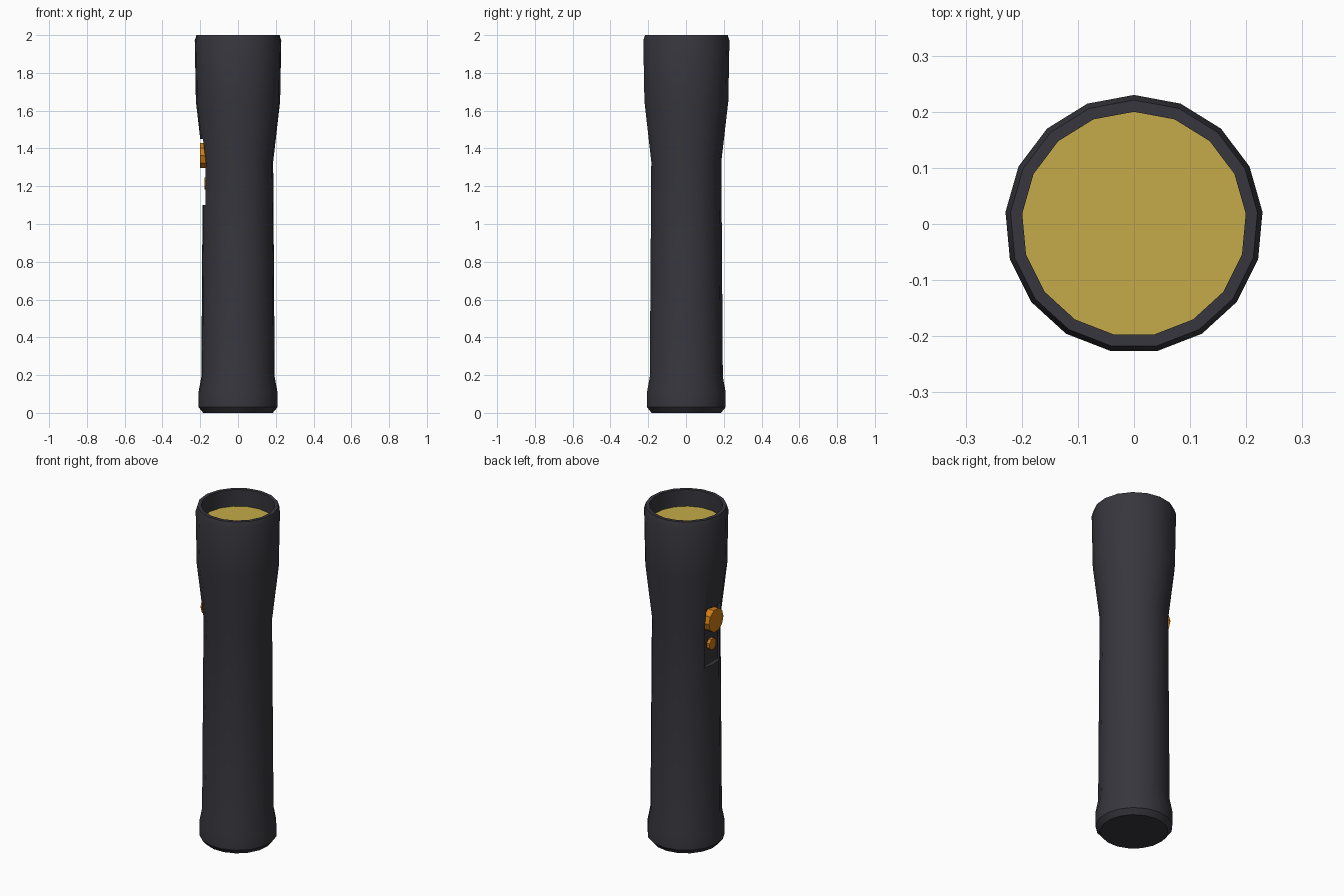
import bpy, bmesh, math
from mathutils import Matrix

if "Cube" in bpy.data.objects:
    bpy.data.objects.remove(bpy.data.objects["Cube"])

SIDES = 17


def material(name, rgb):
    m = bpy.data.materials.new(name)
    m.diffuse_color = (*rgb, 1)
    m.use_nodes = True
    m.node_tree.nodes["Principled BSDF"].inputs["Base Color"].default_value = m.diffuse_color
    return m


casing = material("dark grey casing", (0.038, 0.037, 0.047))
amber = material("yellow lens", (0.55, 0.41, 0.065))
orange = material("orange button", (0.62, 0.2, 0.006))


def lathe(name, profile, sides, mat, phase=0.0, transform=Matrix()):
    """Closed solid of revolution about z; both profile ends are capped."""
    bm = bmesh.new()
    rings = []
    for r, z in profile:
        angles = [phase + 2 * math.pi * i / sides for i in range(sides)]
        rings.append([bm.verts.new((r * math.cos(a), r * math.sin(a), z)) for a in angles])
    for a, b in zip(rings, rings[1:]):
        for i in range(sides):
            j = (i + 1) % sides
            bm.faces.new((a[i], a[j], b[j], b[i]))
    bm.faces.new(rings[0][::-1])
    bm.faces.new(rings[-1])
    bmesh.ops.recalc_face_normals(bm, faces=bm.faces)
    bm.transform(transform)
    me = bpy.data.meshes.new(name)
    bm.to_mesh(me)
    bm.free()
    me.materials.append(mat)
    ob = bpy.data.objects.new(name, me)
    bpy.context.collection.objects.link(ob)
    return ob


def activate(ob):
    bpy.ops.object.select_all(action='DESELECT')
    ob.select_set(True)
    bpy.context.view_layer.objects.active = ob


# Torch body: base cap, handle, flared head, rim and lens recess
body = lathe("torch_body", [
    (0.185, 0.0), (0.21, 0.03), (0.21, 0.11), (0.195, 0.19),
    (0.187, 1.33), (0.224, 1.65), (0.23, 1.97), (0.221, 2.0),
    (0.2, 2.0), (0.2, 1.89)], SIDES, casing, math.pi / 2)

# Switch recess cut into the left side
bpy.ops.mesh.primitive_cube_add(size=1, location=(-0.26, 0, 1.275))
cutter = bpy.context.object
cutter.name = "switch_recess_cutter"
cutter.scale = (0.2, 0.14, 0.35)
cutter.data.materials.append(casing)
cutter.hide_render = True
activate(body)
cut = body.modifiers.new("switch recess", 'BOOLEAN')
cut.operation = 'DIFFERENCE'
cut.solver = 'EXACT'
cut.object = cutter
bpy.ops.object.modifier_apply(modifier=cut.name)
bpy.data.objects.remove(cutter)
bpy.ops.object.shade_smooth_by_angle(angle=math.radians(28))

# Lens at the bottom of the head recess
lathe("lens", [(0.2, 1.885), (0.2, 1.9)], SIDES, amber, math.pi / 2)


# Push buttons pointing to -x
def button(name, radius, z, tip, sides):
    place = Matrix.Translation((0, 0, z)) @ Matrix.Rotation(-math.pi / 2, 4, 'Y')
    lathe(name, [(radius, 0.15), (radius, tip)], sides, orange, math.pi / sides, place)


button("power_button", 0.069, 1.363, 0.2, 10)
button("signal_button", 0.034, 1.215, 0.178, 8)
